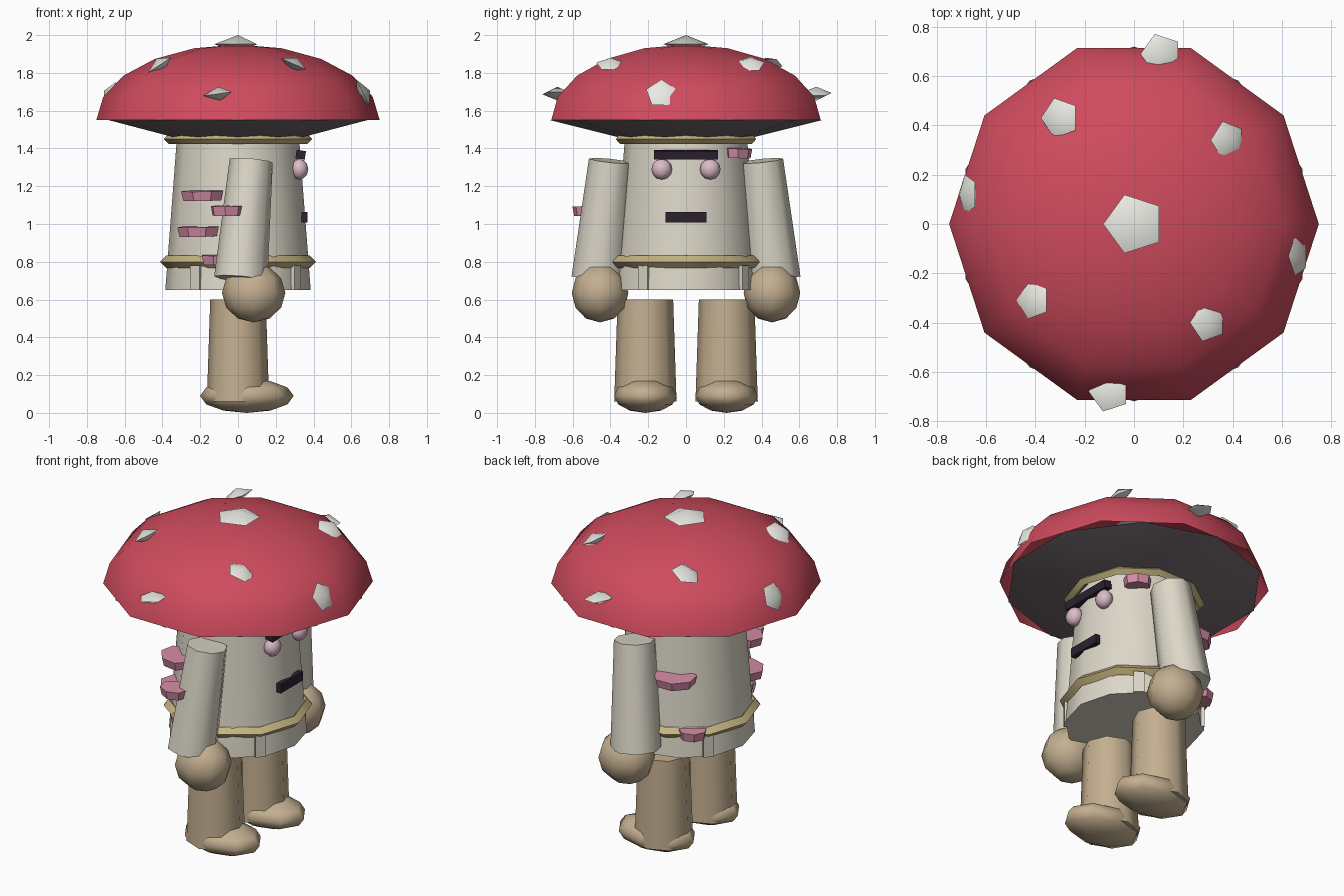
import bpy, bmesh, math
from mathutils import Matrix, Vector, Euler

if "Cube" in bpy.data.objects:
    bpy.data.objects.remove(bpy.data.objects["Cube"])


def material(name, rgb):
    m = bpy.data.materials.new(name)
    m.diffuse_color = (*rgb, 1)
    m.use_nodes = True
    m.node_tree.nodes["Principled BSDF"].inputs["Base Color"].default_value = m.diffuse_color
    return m


RED = material("cap_red", (0.62, 0.07, 0.11))
WHITE = material("spot_white", (0.83, 0.83, 0.78))
GILL = material("gill_grey", (0.20, 0.16, 0.18))
CREAM = material("stalk_cream", (0.72, 0.68, 0.58))
TAN = material("limb_tan", (0.55, 0.43, 0.28))
STRAW = material("ring_straw", (0.56, 0.46, 0.22))
PINK = material("fungus_pink", (0.66, 0.26, 0.37))
EYE = material("eye_pink", (0.72, 0.50, 0.58))
DARK = material("face_dark", (0.025, 0.015, 0.03))


def finish(name, bm, mat, matrix=Matrix(), smooth=50):
    bm.transform(matrix)
    bmesh.ops.recalc_face_normals(bm, faces=bm.faces)
    mesh = bpy.data.meshes.new(name)
    bm.to_mesh(mesh)
    bm.free()
    mesh.materials.append(mat)
    ob = bpy.data.objects.new(name, mesh)
    bpy.context.collection.objects.link(ob)
    bpy.ops.object.select_all(action='DESELECT')
    ob.select_set(True)
    bpy.context.view_layer.objects.active = ob
    if smooth:
        bpy.ops.object.shade_smooth_by_angle(angle=math.radians(smooth))
    return ob


def lathe(name, profile, n, mat, matrix=Matrix(), phase=0, smooth=50, close=False):
    """Turn (radius, z) points about z; radius 0 gives a pole, close joins last ring to first."""
    bm = bmesh.new()
    rings = []
    for r, z in profile:
        if r == 0:
            rings.append([bm.verts.new((0, 0, z))] * n)
        else:
            rings.append([bm.verts.new((r * math.cos(a), r * math.sin(a), z)) for a in
                          (math.radians(phase) + i * math.tau / n for i in range(n))])
    pairs = list(zip(rings, rings[1:])) + ([(rings[-1], rings[0])] if close else [])
    for a, b in pairs:
        for i in range(n):
            j = (i + 1) % n
            bm.faces.new(list(dict.fromkeys((a[i], a[j], b[j], b[i]))))
    return finish(name, bm, mat, matrix, smooth)


def place(loc, rot=(0, 0, 0), scale=(1, 1, 1)):
    return Matrix.LocRotScale(Vector(loc), Euler(rot), Vector(scale))


def ball(name, loc, scale, mat, n=8, rings=6):
    prof = [(math.sin(math.pi * i / rings) if 0 < i < rings else 0,
             math.cos(math.pi * i / rings)) for i in range(rings + 1)]
    return lathe(name, prof, n, mat, place(loc, scale=scale), smooth=70)


def box(name, loc, size, mat, rot=(0, 0, 0)):
    bm = bmesh.new()
    bmesh.ops.create_cube(bm, size=1)
    return finish(name, bm, mat, place(loc, rot, size), 0)


# Cap dome and gill underside
dome = [(0.75 * math.cos(math.radians(a)), 1.55 + 0.4 * math.sin(math.radians(a)))
        for a in (0, 18, 36, 54, 72)] + [(0, 1.95)]
lathe("cap", dome, 10, RED, smooth=80)
lathe("gills", [(0, 1.55), (0.72, 1.55), (0.34, 1.455), (0, 1.455)], 10, GILL, phase=18, smooth=20)

# Cap spots: five-sided flattened gems, tilted with the dome along x
spots = [(0, 0, 1.952, 0.125), (-0.30, 0.43, 1.845, 0.085), (0.38, 0.34, 1.845, 0.08),
         (-0.41, -0.31, 1.845, 0.08), (0.30, -0.40, 1.845, 0.08), (0.11, 0.69, 1.69, 0.085),
         (-0.675, 0.12, 1.69, 0.085), (0.665, -0.13, 1.69, 0.085), (-0.10, -0.68, 1.69, 0.085)]
for x, y, z, r in spots:
    h = 0.048 if r > 0.1 else 0.037
    lathe("cap_spot", [(0, h), (r, 0), (0, -h)], 5, WHITE,
          place((x, y, z), (0, math.asin(x / 0.75), 0)), phase=180)

# Stalk body
lathe("stalk", [(0, 1.5), (0.32, 1.5), (0.385, 0.65), (0, 0.65)], 12, CREAM)

# Collar and belt rings
for name, z, major, minor in (("collar_ring", 1.45, 0.365, 0.027), ("belt_ring", 0.80, 0.382, 0.032)):
    lathe(name, [(major + minor, z), (major, z + minor), (major - minor, z), (major, z - minor)],
          10, STRAW, smooth=80, close=True)

# Hanging strips below the belt
for k in range(4):
    a = math.radians(54 + 90 * k)
    box("belt_strip", (0.38 * math.cos(a), 0.38 * math.sin(a), 0.715), (0.02, 0.06, 0.13), CREAM, (0, 0, a))

# Face: brow, mouth and eyes
box("brow", (0.332, 0, 1.367), (0.05, 0.34, 0.045), DARK, (0, 0.15, 0))
box("mouth", (0.352, 0, 1.035), (0.03, 0.215, 0.055), DARK)
for s in (-1, 1):
    ball("eye", (0.325, s * 0.128, 1.29), (0.047, 0.055, 0.055), EYE)

# Arms, hands, legs and feet
for s in (-1, 1):
    top, low = Vector((0.07, s * 0.40, 1.335)), Vector((0.015, s * 0.465, 0.71))
    axis = top - low
    lathe("arm", [(0, 0), (0.142, 0), (0.115, axis.length), (0, axis.length)], 8, CREAM,
          Matrix.Translation(low) @ axis.to_track_quat('Z', 'Y').to_matrix().to_4x4())
    ball("hand", (0.083, s * 0.455, 0.635), (0.168, 0.15, 0.156), TAN)
    lathe("leg", [(0, 0.06), (0.165, 0.06), (0.147, 0.6), (0, 0.6)], 8, TAN, place((0, s * 0.215, 0)))
    ball("foot", (0.047, s * 0.215, 0.09), (0.248, 0.166, 0.09), TAN)

# Shelf fungi on the stalk and one arm
shelves = [(-0.19, -0.31, 1.15, 0.12), (-0.21, -0.29, 0.96, 0.12), (-0.11, -0.36, 0.81, 0.09),
           (-0.06, -0.53, 1.07, 0.088), (-0.155, 0.33, 1.12, 0.125), (-0.25, 0.29, 0.80, 0.08),
           (0.21, 0.28, 1.375, 0.08)]
for x, y, z, r in shelves:
    lathe("shelf_fungus", [(0, 0.025), (r, 0.025), (r * 0.9, -0.025), (0, -0.025)], 7, PINK,
          place((x, y, z), (0, 0.05, math.atan2(y, x)), (0.8, 1, 1)), smooth=20)
